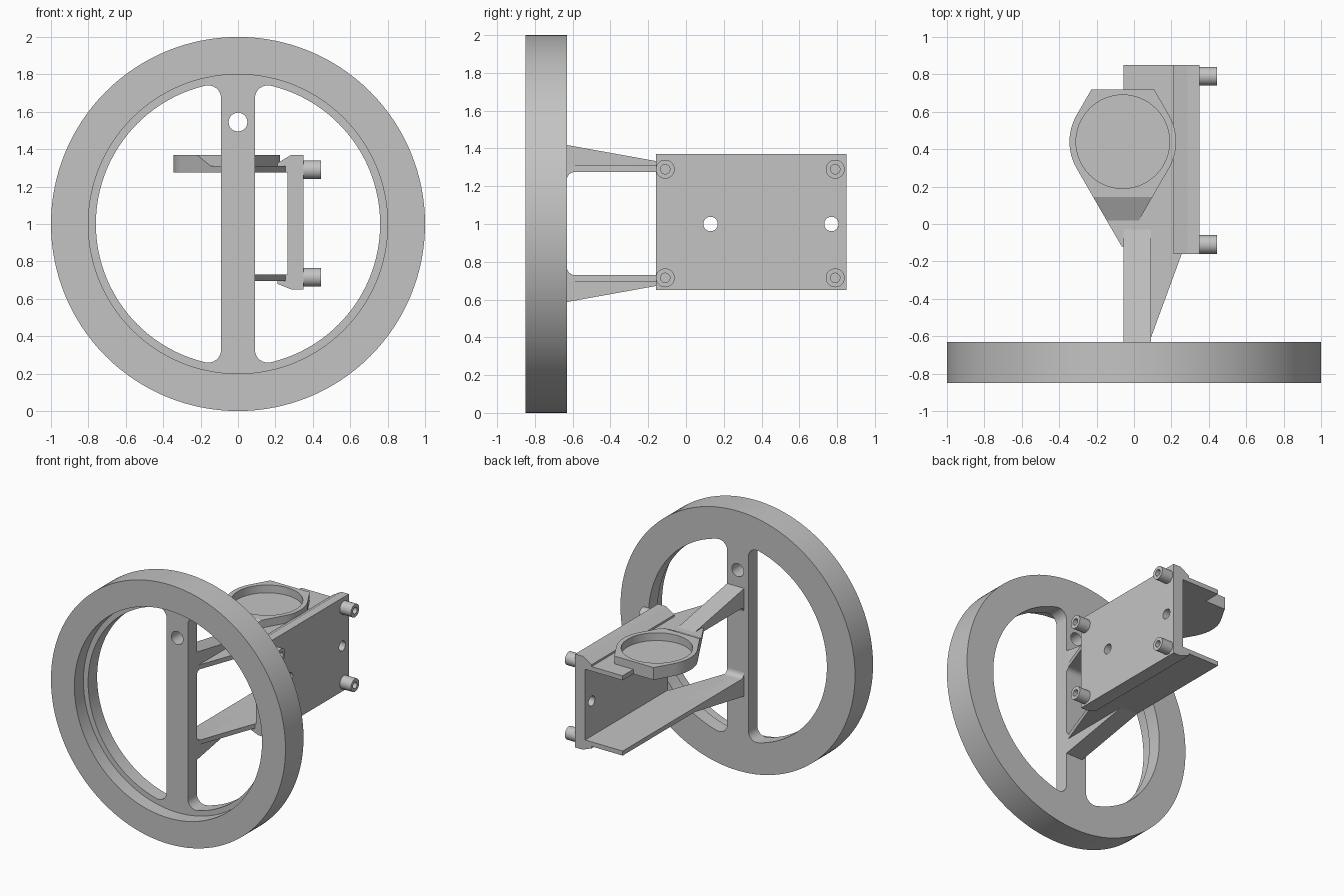
import bpy, bmesh
from math import sin, cos, pi, radians, sqrt, atan2, tan

if "Cube" in bpy.data.objects:
    bpy.data.objects.remove(bpy.data.objects["Cube"], do_unlink=True)

grey = bpy.data.materials.new("plain grey")
grey.use_nodes = True
grey.diffuse_color = (0.55, 0.55, 0.55, 1)
grey.node_tree.nodes["Principled BSDF"].inputs["Base Color"].default_value = grey.diffuse_color


def finish(name, bm):
    """Clean the mesh, link it and shade it."""
    bmesh.ops.remove_doubles(bm, verts=bm.verts, dist=0.0002)
    bmesh.ops.recalc_face_normals(bm, faces=bm.faces)
    mesh = bpy.data.meshes.new(name)
    bm.to_mesh(mesh)
    bm.free()
    mesh.materials.append(grey)
    obj = bpy.data.objects.new(name, mesh)
    bpy.context.collection.objects.link(obj)
    bpy.ops.object.select_all(action="DESELECT")
    obj.select_set(True)
    bpy.context.view_layer.objects.active = obj
    bpy.ops.object.shade_smooth_by_angle(angle=radians(30))
    return obj


def arc(cx, cy, r, start, end, steps):
    return [(cx + r * cos(start + (end - start) * i / steps),
             cy + r * sin(start + (end - start) * i / steps)) for i in range(steps + 1)]


def circle(cx, cy, r, steps=32):
    return arc(cx, cy, r, 0, 2 * pi, steps)[:-1]


def plate(name, axis, low, high, outline, *holes):
    """Extrude a flat outline with holes along one axis."""
    curve = bpy.data.curves.new(name, "CURVE")
    curve.dimensions = "2D"
    curve.fill_mode = "BOTH"
    curve.extrude = (high - low) / 2
    for points in (outline, *holes):
        spline = curve.splines.new("POLY")
        spline.points.add(len(points) - 1)
        for p, (u, v) in zip(spline.points, points):
            p.co = (u, v, 0, 1)
        spline.use_cyclic_u = True
    temp = bpy.data.objects.new(name, curve)
    bpy.context.collection.objects.link(temp)
    graph = bpy.context.evaluated_depsgraph_get()
    mesh = bpy.data.meshes.new_from_object(temp.evaluated_get(graph))
    bpy.data.objects.remove(temp, do_unlink=True)
    bpy.data.curves.remove(curve)
    bm = bmesh.new()
    bm.from_mesh(mesh)
    bpy.data.meshes.remove(mesh)
    for vert in bm.verts:
        u, v, h = vert.co
        h += (low + high) / 2
        vert.co = {"x": (h, u, v), "y": (u, h, v), "z": (u, v, h)}[axis]
    return finish(name, bm)


# Wheel rim with a stepped inner lip
BACK, LIP, FRONT = -0.63, -0.74, -0.85
bm = bmesh.new()
profile = [(1, FRONT), (1, BACK), (0.76, BACK), (0.76, LIP), (0.8, LIP), (0.8, FRONT)]
verts = [bm.verts.new((r, y, 1)) for r, y in profile]
edges = [bm.edges.new((verts[i - 1], verts[i])) for i in range(len(verts))]
bmesh.ops.spin(bm, geom=verts + edges, cent=(0, 0, 1), axis=(0, 1, 0),
               angle=2 * pi, steps=128)
finish("wheel_rim", bm)

# Upright bar with filleted ends blending into the rim
half, fillet, inner = 0.09, 0.07, 0.76
cx = half + fillet
cz = sqrt((inner - fillet) ** 2 - cx ** 2)
turn = atan2(cz, cx)
corner = arc(cx, cz, fillet, pi, turn, 8)
corner += arc(0, 0, 0.78, turn, pi / 2, 5)
quarter = [(x, z) for x, z in corner]
top = quarter + [(-x, z) for x, z in reversed(quarter[:-1])]
bar = top + [(-x, -z) for x, z in top]
plate("upright_bar", "y", LIP, BACK, [(x, z + 1) for x, z in bar], circle(0, 1.545, 0.05))

# Upper and lower shelves, with sloped arms joining the bar
LOW, HIGH = 1.275, 1.31
shelf = [(-0.055, -0.635), (0.09, -0.635), (0.09, -0.61), (0.255, -0.16),
         (0.28, -0.16), (0.28, 0.85), (-0.055, 0.85)]
arm = [(-0.64, 1.42), (-0.63, 1.418), (-0.03, HIGH), (-0.03, LOW)]
arm += arc(-0.59, LOW - 0.04, 0.04, pi / 2, pi, 6) + [(-0.64, LOW - 0.04)]
flange = [(0.21, LOW), (0.21, 1.325), (0.285, 1.37), (0.35, 1.37), (0.35, LOW)]


def flip(z):
    return 2.005 - z


plate("upper_shelf", "z", LOW, HIGH, shelf)
plate("lower_shelf", "z", flip(HIGH), flip(LOW), shelf)
plate("upper_arm", "x", -0.055, 0.09, arm)
plate("lower_arm", "x", -0.055, 0.09, [(y, flip(z)) for y, z in arm])

# Side plate with bevelled flanges along the top and bottom
plate("upper_flange", "y", -0.16, 0.85, flange)
plate("lower_flange", "y", -0.16, 0.85, [(x, max(flip(z), 0.65)) for x, z in flange])
rect = [(-0.16, flip(LOW)), (0.85, flip(LOW)), (0.85, LOW), (-0.16, LOW)]
plate("side_plate", "x", 0.265, 0.35, rect, circle(0.13, 1, 0.038), circle(0.77, 1, 0.038))

# Hollow mounting pegs
for side, y in (("front", -0.11), ("back", 0.79)):
    for level, z in (("lower", 0.715), ("upper", 1.29)):
        plate(f"{side}_{level}_peg", "x", 0.349, 0.445,
              circle(y, z, 0.05), circle(y, z, 0.025, 20))

# Cup holder: a floor and a wall around a round pocket
CX, CY, R, TOP = -0.06, 0.44, 0.285, 0.72


def width(y):
    return R / cos(pi / 6) - abs(y - CY) * tan(pi / 6)


def holder_outline(y):
    return ([(CX + width(y), y)] + arc(CX, CY, R, -pi / 6, pi / 6, 12)
            + [(CX + width(TOP), TOP), (CX - width(TOP), TOP)]
            + arc(CX, CY, R, pi * 5 / 6, pi * 7 / 6, 12) + [(CX - width(y), y)])


plate("holder_floor", "z", LOW, HIGH, holder_outline(-0.12))
wall = plate("holder_wall", "z", HIGH, 1.37, holder_outline(0.02), circle(CX, CY, 0.25, 64))

# Slope the front of the holder wall
for v in wall.data.vertices:
    if v.co.y < 0.05 and v.co.z > 1.34:
        v.co.y = 0.145
        v.co.x = CX + (width(0.145) if v.co.x > CX else -width(0.145))
